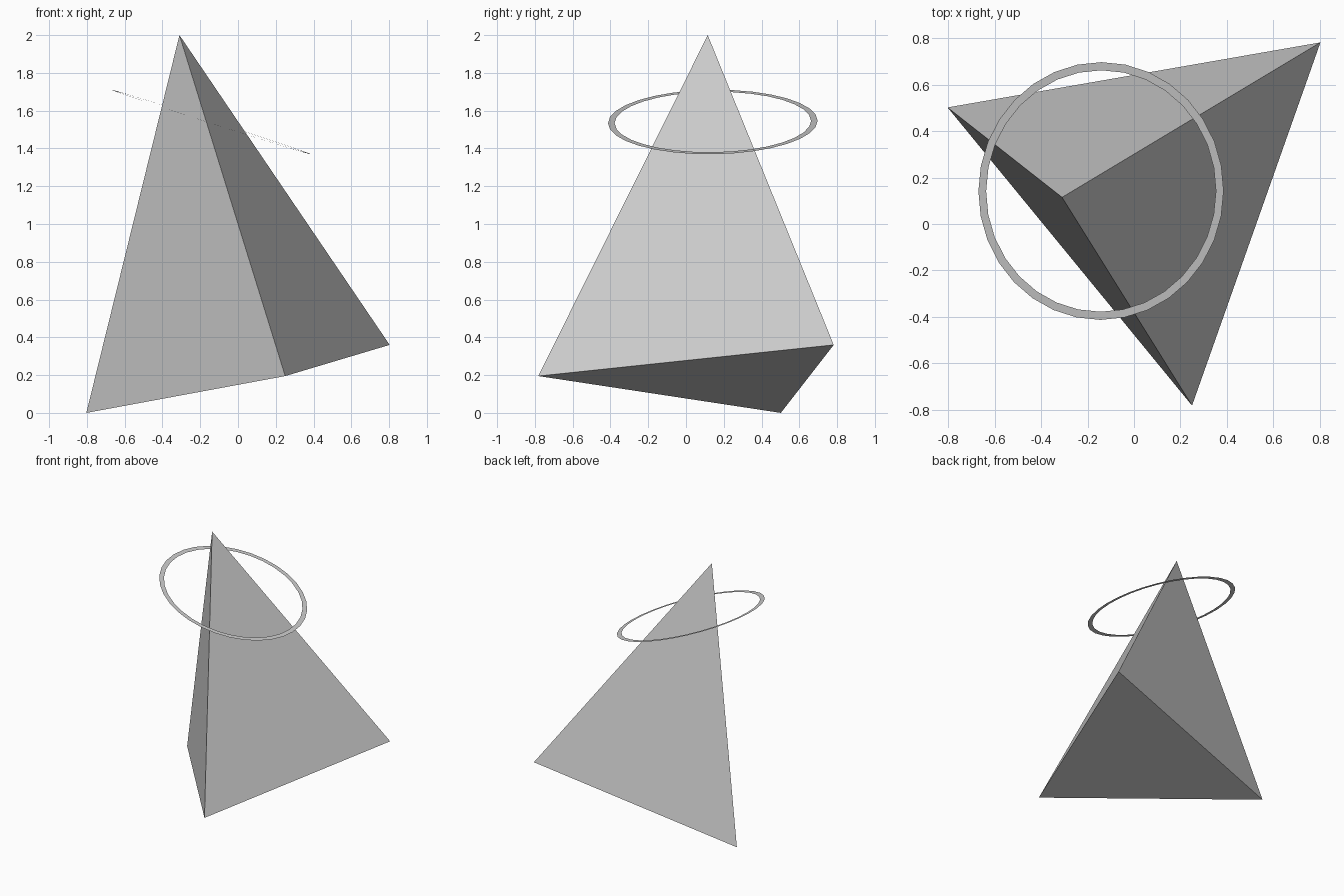
import bpy, bmesh, math
from mathutils import Matrix, Vector

if "Cube" in bpy.data.objects:
    bpy.data.objects.remove(bpy.data.objects["Cube"])


def add_object(name, bm):
    mesh = bpy.data.meshes.new(name)
    bm.to_mesh(mesh)
    bm.free()
    obj = bpy.data.objects.new(name, mesh)
    bpy.context.collection.objects.link(obj)
    return obj


# Tilted three-sided pyramid, closed underneath
bm = bmesh.new()
corners = [(-0.803, 0.502, 0.0), (0.25, -0.782, 0.195), (0.803, 0.782, 0.36)]
base = [bm.verts.new(c) for c in corners]
apex = bm.verts.new((-0.31, 0.115, 2.0))
bm.faces.new(base[::-1])
for i in range(3):
    bm.faces.new((base[i], base[(i + 1) % 3], apex))
bmesh.ops.recalc_face_normals(bm, faces=bm.faces)
add_object("pyramid", bm)

# Thin flat ring tilted around the upper part
bm = bmesh.new()
edges = []
for radius in (0.52, 0.555):
    verts = bmesh.ops.create_circle(bm, segments=32, radius=radius)["verts"]
    edges += {e for v in verts for e in v.link_edges}
bmesh.ops.bridge_loops(bm, edges=edges)
for f in bm.faces:
    f.normal_update()
    if f.normal.z < 0:
        f.normal_flip()
ring = add_object("ring", bm)
ring.matrix_world = (Matrix.Translation(Vector((-0.142, 0.142, 1.54)))
                     @ Matrix.Rotation(math.radians(17.9), 4, 'Y')
                     @ Matrix.Rotation(math.radians(0.7), 4, 'X'))
